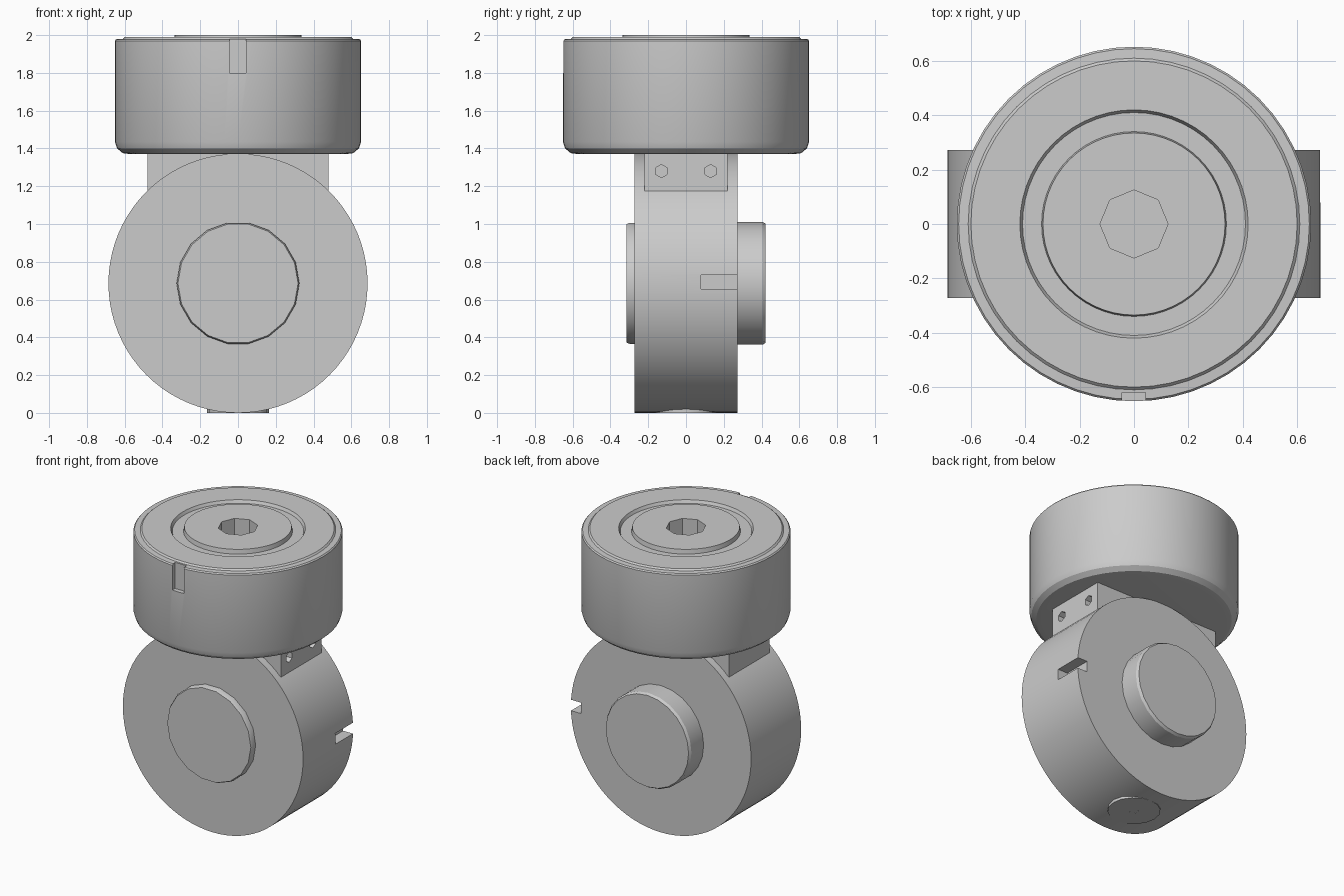
import bpy, bmesh, math
from mathutils import Matrix, Vector

cube = bpy.data.objects.get("Cube")
if cube:
    bpy.data.objects.remove(cube, do_unlink=True)

grey = bpy.data.materials.new("plain grey")
grey.use_nodes = True
colour = (0.6, 0.6, 0.6, 1)
grey.diffuse_color = colour
grey.node_tree.nodes["Principled BSDF"].inputs["Base Color"].default_value = colour

# Rotation that lays the z axis along +y
TO_BACK = Matrix.Rotation(-math.pi / 2, 4, 'X')
TO_SIDE = Matrix.Rotation(math.pi / 2, 4, 'Y')


def make_object(name, bm):
    bmesh.ops.recalc_face_normals(bm, faces=bm.faces)
    mesh = bpy.data.meshes.new(name)
    bm.to_mesh(mesh)
    bm.free()
    mesh.materials.append(grey)
    obj = bpy.data.objects.new(name, mesh)
    bpy.context.collection.objects.link(obj)
    return obj


def turned(name, profile, sides, place=Matrix()):
    """Solid of revolution from (radius, height) points, closed by end caps."""
    bm = bmesh.new()
    rings = []
    for radius, height in profile:
        angles = [2 * math.pi * i / sides for i in range(sides)]
        rings.append([bm.verts.new((radius * math.cos(a), radius * math.sin(a), height))
                      for a in angles])
    for low, high in zip(rings, rings[1:]):
        for i in range(sides):
            j = (i + 1) % sides
            bm.faces.new((low[i], low[j], high[j], high[i]))
    bm.faces.new(rings[0][::-1])
    bm.faces.new(rings[-1])
    bm.transform(place)
    return make_object(name, bm)


def box(name, low, high):
    bm = bmesh.new()
    low, high = Vector(low), Vector(high)
    bmesh.ops.create_cube(bm, size=1)
    bm.transform(Matrix.Translation((low + high) / 2) @ Matrix.Diagonal((*(high - low), 1)))
    return make_object(name, bm)


def select_only(obj):
    bpy.ops.object.select_all(action='DESELECT')
    obj.select_set(True)
    bpy.context.view_layer.objects.active = obj


def cut(target, cutter):
    cutter.hide_render = True
    mod = target.modifiers.new("cut", 'BOOLEAN')
    mod.operation = 'DIFFERENCE'
    mod.solver = 'EXACT'
    mod.object = cutter
    select_only(target)
    bpy.ops.object.modifier_apply(modifier=mod.name)
    bpy.data.objects.remove(cutter, do_unlink=True)


# Upper drum with chamfered foot, stepped rim, ring groove and raised centre
drum = turned("upper_drum", [
    (0.57, 1.37), (0.61, 1.375), (0.64, 1.40), (0.652, 1.435),
    (0.652, 1.97), (0.645, 1.978), (0.61, 1.98), (0.60, 1.99),
    (0.42, 1.99), (0.41, 1.97), (0.34, 1.97), (0.335, 2.0), (0.13, 2.0)], 56)
cut(drum, turned("socket_cutter", [(0.125, 1.82), (0.125, 2.1)], 8))
cut(drum, box("drum_slot_cutter", (-0.045, -0.75, 1.80), (0.042, -0.62, 2.1)))

# Lower wheel, standing on edge, with a notch in its side
CENTRE = Matrix.Translation((0, 0, 0.686)) @ TO_BACK
wheel = turned("lower_wheel", [(0.686, -0.272), (0.686, 0.272)], 80, CENTRE)
cut(wheel, box("wheel_notch_cutter", (0.61, 0.08, 0.655), (0.8, 0.4, 0.73)))

# Bosses on both wheel faces
front_boss = turned("front_boss", [(0.325, -0.25), (0.325, -0.30), (0.318, -0.315)],
                    18, CENTRE)
back_boss = turned("back_boss", [(0.325, 0.25), (0.325, 0.405), (0.315, 0.422)],
                   24, CENTRE)

# Neck block between wheel and drum, with two screw holes
neck = box("neck_block", (-0.48, -0.22, 1.10), (0.48, 0.22, 1.38))
for y in (-0.13, 0.13):
    place = Matrix.Translation((0.48, y, 1.28)) @ TO_SIDE
    cut(neck, turned("screw_hole_cutter", [(0.035, -0.06), (0.035, 0.1)], 6, place))

# Flat foot under the wheel, with a small centre hole
foot = turned("foot_pad", [(0.165, 0.0), (0.165, 0.06)], 16)
cut(foot, turned("foot_hole_cutter", [(0.03, -0.1), (0.03, 0.03)], 6))

for part in (drum, wheel, front_boss, back_boss, neck, foot):
    select_only(part)
    bpy.ops.object.shade_smooth_by_angle(angle=math.radians(30))
